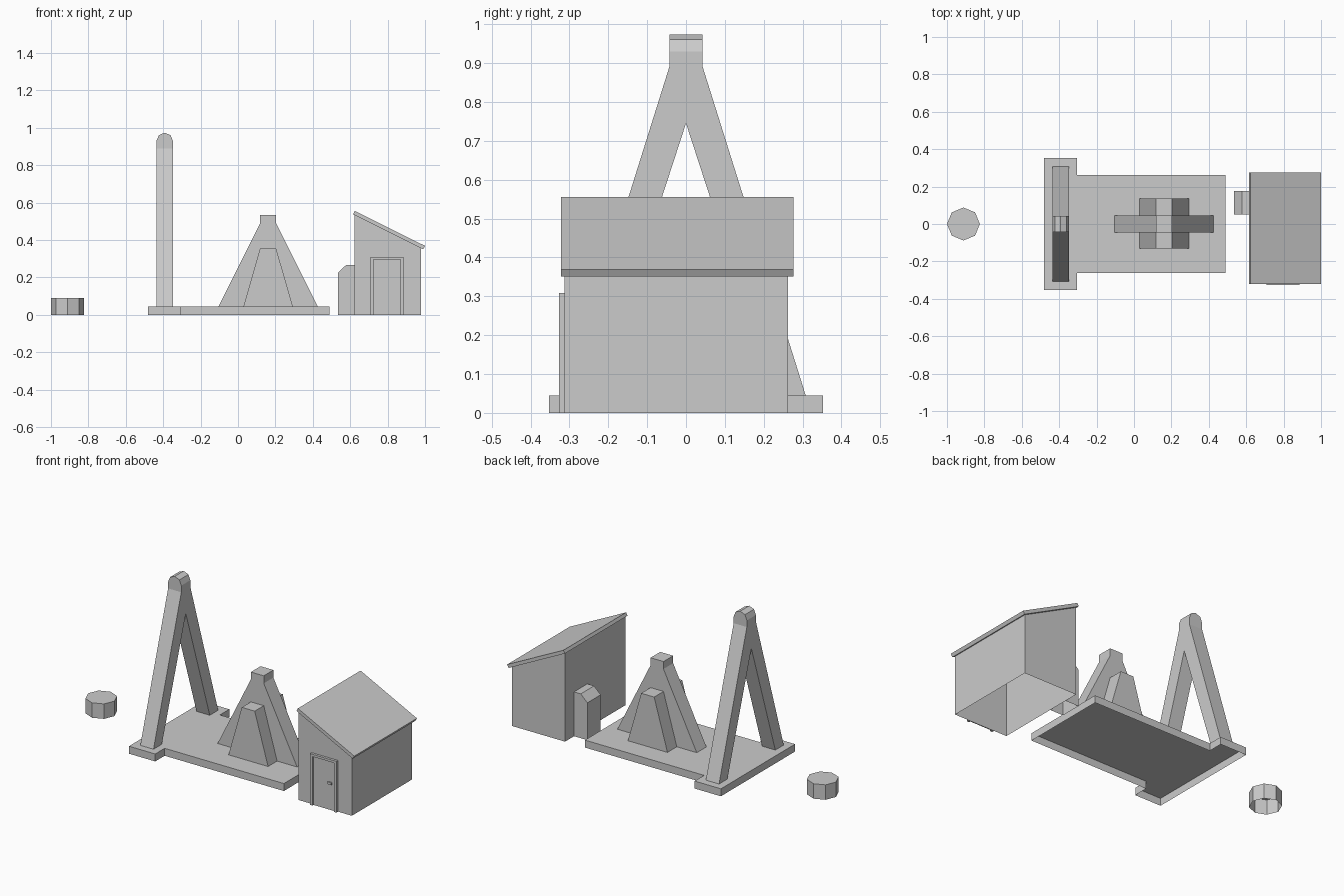
import bpy, bmesh
from math import cos, sin, pi

if "Cube" in bpy.data.objects:
    bpy.data.objects.remove(bpy.data.objects["Cube"])


def prism(name, profile, axis, a, b, drop=()):
    """Extrude a 2D profile along an axis from a to b; drop horizontal faces at the given heights."""
    place = {
        'x': lambda p, t: (t, p[0], p[1]),
        'y': lambda p, t: (p[0], t, p[1]),
        'z': lambda p, t: (p[0], p[1], t),
    }[axis]
    bm = bmesh.new()
    lo = [bm.verts.new(place(p, a)) for p in profile]
    hi = [bm.verts.new(place(p, b)) for p in profile]
    bm.faces.new(lo)
    bm.faces.new(hi)
    n = len(profile)
    for i in range(n):
        j = (i + 1) % n
        bm.faces.new((lo[i], lo[j], hi[j], hi[i]))
    bmesh.ops.recalc_face_normals(bm, faces=bm.faces[:])
    gone = [f for f in bm.faces
            if any(all(abs(v.co.z - z) < 1e-5 for v in f.verts) for z in drop)]
    bmesh.ops.delete(bm, geom=gone, context='FACES')
    mesh = bpy.data.meshes.new(name)
    bm.to_mesh(mesh)
    bm.free()
    ob = bpy.data.objects.new(name, mesh)
    bpy.context.collection.objects.link(ob)
    return ob


def mirrored(half, c=0.0):
    """Complete a right-hand half outline about the line at c."""
    return [(c + d, z) for d, z in half] + [(c - d, z) for d, z in reversed(half) if d > 0]


FLOOR = 0.045

# Low octagonal drum, open underneath
prism("drum", [(-0.912 + 0.088 * cos(i * pi / 4), 0.088 * sin(i * pi / 4)) for i in range(8)],
      'z', 0, 0.09, drop=(0,))

# T-shaped base tray, open underneath
prism("base", [(-0.48, -0.353), (-0.305, -0.353), (-0.305, -0.263), (0.49, -0.263),
               (0.49, 0.263), (-0.305, 0.263), (-0.305, 0.353), (-0.48, 0.353)],
      'z', 0, FLOOR, drop=(0,))

# Tall A-frame with rounded head
prism("tall_frame_legs", mirrored([(0, 0.745), (0.228, FLOOR), (0.308, FLOOR), (0.043, 0.89)]),
      'x', -0.436, -0.348, drop=(FLOOR, 0.89))
head = [(0.044 * cos(i * pi / 4), 0.93 + 0.044 * sin(i * pi / 4)) for i in range(2)]
prism("tall_frame_head", mirrored([(0.044, 0.89)] + head + [(0, 0.974)], -0.392),
      'y', -0.043, 0.043, drop=(0.89,))

# Crossed pedestal: tall centre web and short wide buttress
prism("pedestal_web", mirrored([(0.265, FLOOR), (0.043, 0.49), (0.043, 0.535)], 0.161),
      'y', -0.046, 0.046, drop=(FLOOR,))
prism("pedestal_buttress", mirrored([(0.132, FLOOR), (0.043, 0.355)], 0.161),
      'y', -0.132, 0.135, drop=(FLOOR,))

# Shed walls and overhanging lean-to roof
prism("shed_walls", [(0.623, 0), (0.978, 0), (0.978, 0.36), (0.623, 0.538)],
      'y', -0.312, 0.263, drop=(0,))
prism("shed_roof", [(0.615, 0.538), (0.99, 0.351), (1.0, 0.369), (0.624, 0.556)],
      'y', -0.321, 0.276)

# Door frame, panel and handle
prism("door_frame", mirrored([(0.072, 0.295), (0.072, 0), (0.088, 0), (0.088, 0.309)], 0.797),
      'y', -0.327, -0.312)
prism("door_panel", mirrored([(0.072, 0), (0.072, 0.295)], 0.797), 'y', -0.317, -0.312)
prism("door_handle", mirrored([(0.012, 0.155), (0.012, 0.169)], 0.837), 'y', -0.325, -0.317)

# Small chamfered cabinet beside the shed
prism("side_cabinet", [(0.534, 0), (0.623, 0), (0.623, 0.267), (0.578, 0.267), (0.534, 0.225)],
      'y', 0.05, 0.177, drop=(0,))
